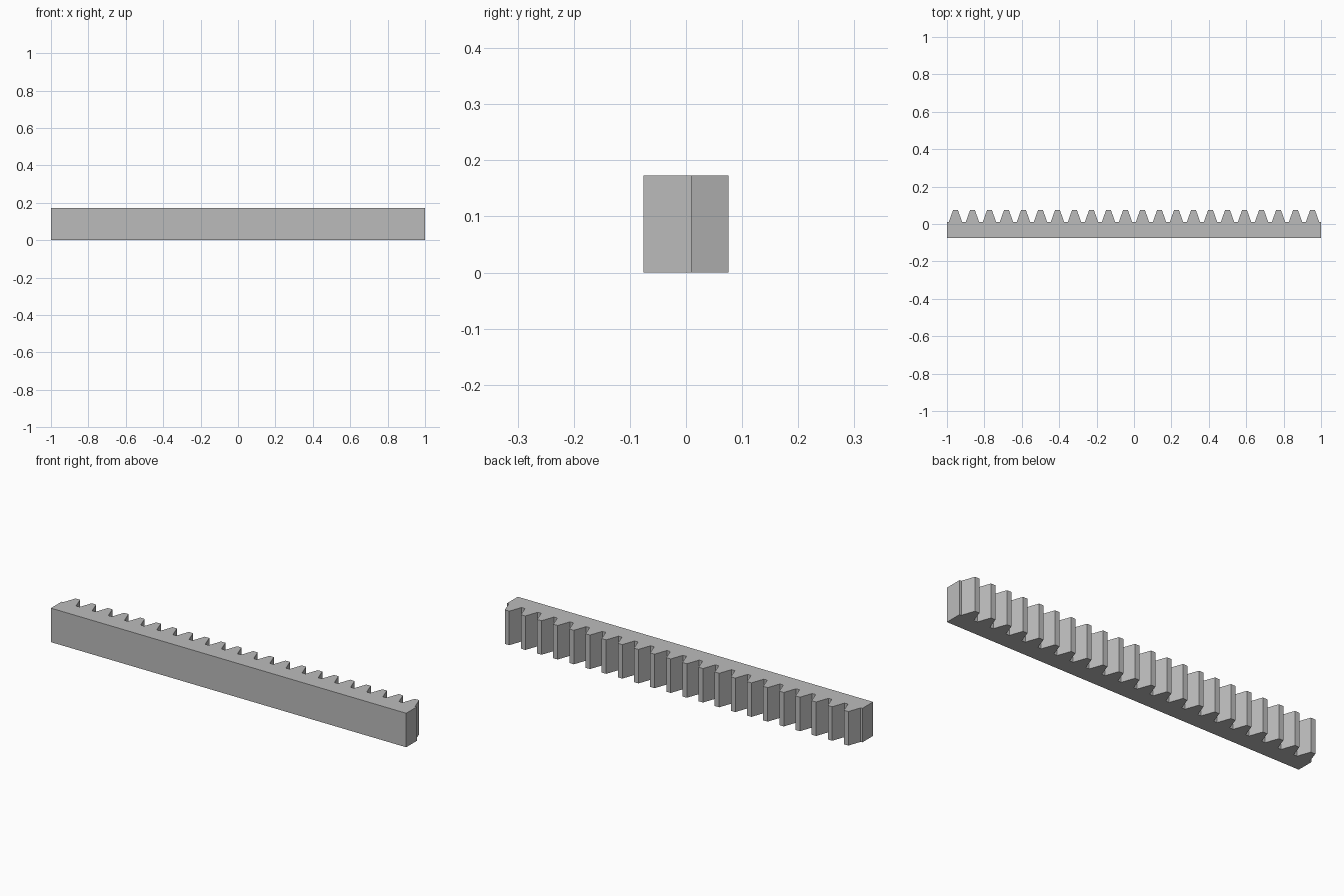
import bpy
import bmesh

cube = bpy.data.objects.get("Cube")
if cube:
    bpy.data.objects.remove(cube, do_unlink=True)

# Rack proportions
TEETH = 22
LENGTH = 2.0
PITCH = LENGTH / TEETH
HEIGHT = 0.173
BACK, ROOT, TIP = -0.0758, 0.0102, 0.0758
HALF_TIP, HALF_ROOT = 0.0125, 0.0359

# Plain grey material
steel = bpy.data.materials.new("plain grey")
steel.use_nodes = True
colour = (0.5, 0.5, 0.5, 1)
steel.diffuse_color = colour
steel.node_tree.nodes["Principled BSDF"].inputs["Base Color"].default_value = colour

# Outline: straight back, then a row of trapezoid teeth
outline = [(-LENGTH / 2, ROOT), (-LENGTH / 2, BACK), (LENGTH / 2, BACK), (LENGTH / 2, ROOT)]
for i in reversed(range(TEETH)):
    x = -LENGTH / 2 + (i + 0.5) * PITCH
    outline += [(x + HALF_ROOT, ROOT), (x + HALF_TIP, TIP),
                (x - HALF_TIP, TIP), (x - HALF_ROOT, ROOT)]

# Extrude the outline upwards into the bar
bm = bmesh.new()
base = bm.faces.new([bm.verts.new((x, y, 0)) for x, y in outline])
top = bmesh.ops.extrude_face_region(bm, geom=[base], use_keep_orig=True)["geom"]
bmesh.ops.translate(bm, vec=(0, 0, HEIGHT),
                    verts=[g for g in top if isinstance(g, bmesh.types.BMVert)])
bmesh.ops.recalc_face_normals(bm, faces=bm.faces)
mesh = bpy.data.meshes.new("gear_rack")
bm.to_mesh(mesh)
bm.free()
mesh.materials.append(steel)
rack = bpy.data.objects.new("gear_rack", mesh)
bpy.context.collection.objects.link(rack)
